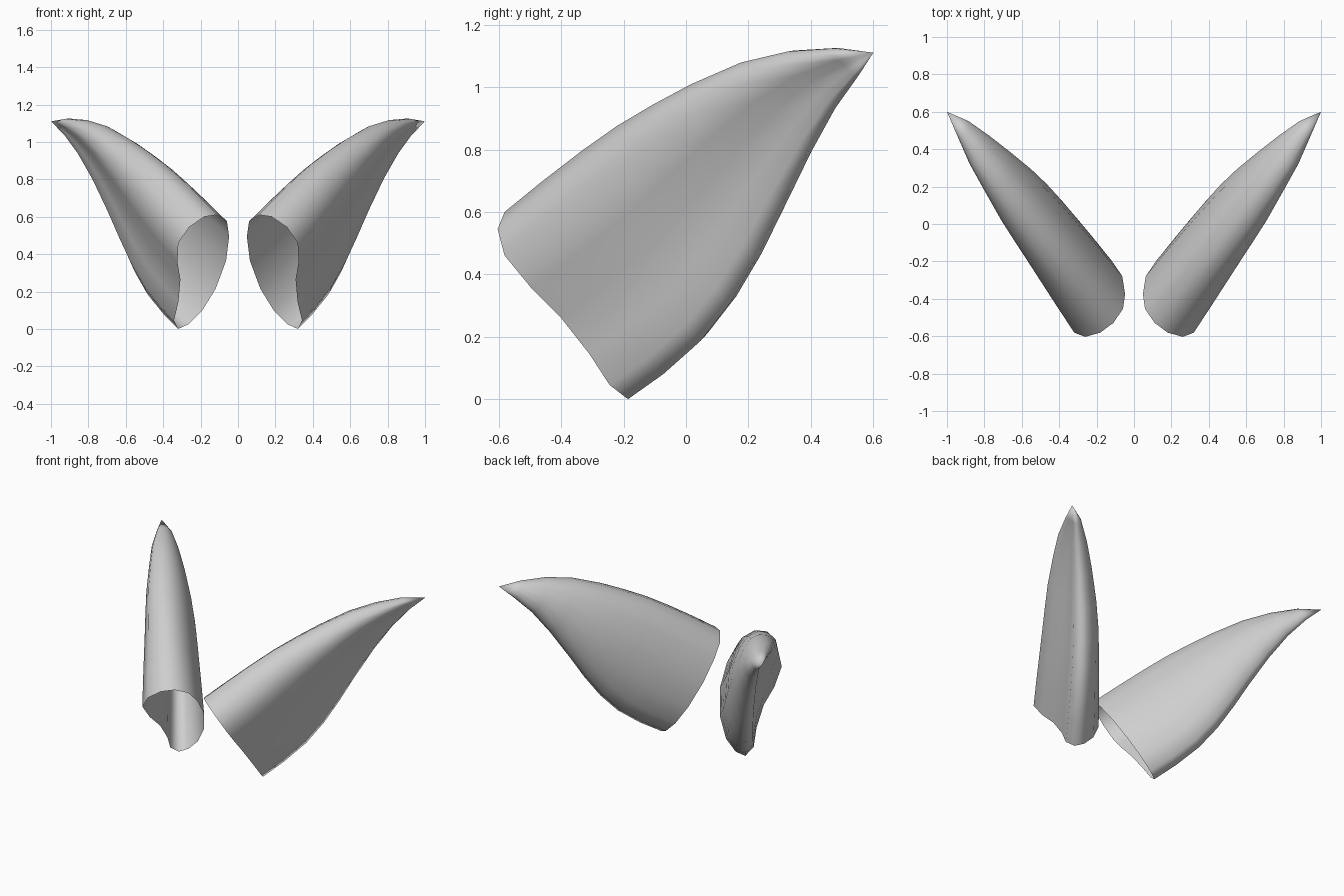
import bpy, bmesh, math
from mathutils import Vector

cube = bpy.data.objects.get("Cube")
if cube:
    bpy.data.objects.remove(cube, do_unlink=True)

grey = bpy.data.materials.new("plain_grey")
grey.use_nodes = True
grey.diffuse_color = (0.62, 0.62, 0.62, 1)
grey.node_tree.nodes["Principled BSDF"].inputs["Base Color"].default_value = (0.62, 0.62, 0.62, 1)

# Horn frame: axis runs outward, back and up; u is across, v is along the height
AXIS = Vector((0.565, 0.65, 0.51)).normalized()
U = AXIS.cross(Vector((0, 0, 1))).normalized()
V = U.cross(AXIS)

# Cross-section in (u, v), with a shallow groove on the outer side
RING = [(.435, .683), (.523, .671), (.600, .607), (.630, .509), (.576, .387),
        (.503, .282), (.448, .143), (.423, .027), (.366, -.026), (.306, .003),
        (.250, .085), (.219, .224), (.230, .398), (.283, .549), (.345, .642)]

# Stations along the axis: distance, forward lean of the top, v low, v high, u low, u high
STATIONS = [(.06, .03, -.035, .692, .219, .622), (.22, .01, -.036, .699, .212, .595),
            (.40, 0, -.019, .702, .207, .565), (.56, 0, .026, .698, .205, .541),
            (.72, 0, .094, .682, .207, .520), (.88, 0, .174, .660, .218, .500),
            (1.08, 0, .268, .620, .244, .468), (1.25, 0, .334, .558, .272, .440),
            (1.40, 0, .370, .479, .306, .398)]
TIP = (1.0, 0.6, 1.11)


def horn(name, side):
    bm = bmesh.new()

    def vert(p):
        return bm.verts.new((side * p[0], p[1], p[2]))

    # Fit the cross-section to each station, its top leaning outward mid-length
    rings = []
    for t, lean, v0, v1, u0, u1 in STATIONS:
        shear = .04 * math.sin(math.pi * (t - .06) / 1.46)
        ring = []
        for u, v in RING:
            a, b = (u - .219) / .411, (v + .026) / .709
            ring.append(vert(AXIS * (t - lean * b)
                             + U * (u0 + a * (u1 - u0) + shear * b * b)
                             + V * (v0 + b * (v1 - v0))))
        rings.append(ring)

    # Skin the wall, leave the base open and close the point
    n = len(RING)
    for lo, hi in zip(rings, rings[1:]):
        for i in range(n):
            j = (i + 1) % n
            bm.faces.new((lo[i], lo[j], hi[j], hi[i]))
    tip = vert(TIP)
    for i in range(n):
        bm.faces.new((rings[-1][i], rings[-1][(i + 1) % n], tip))

    # Point the normals outward and shade smooth
    bmesh.ops.recalc_face_normals(bm, faces=bm.faces[:])
    for f in bm.faces:
        f.smooth = True

    mesh = bpy.data.meshes.new(name)
    bm.to_mesh(mesh)
    bm.free()
    mesh.materials.append(grey)
    obj = bpy.data.objects.new(name, mesh)
    bpy.context.collection.objects.link(obj)


horn("left_horn", 1)
horn("right_horn", -1)
